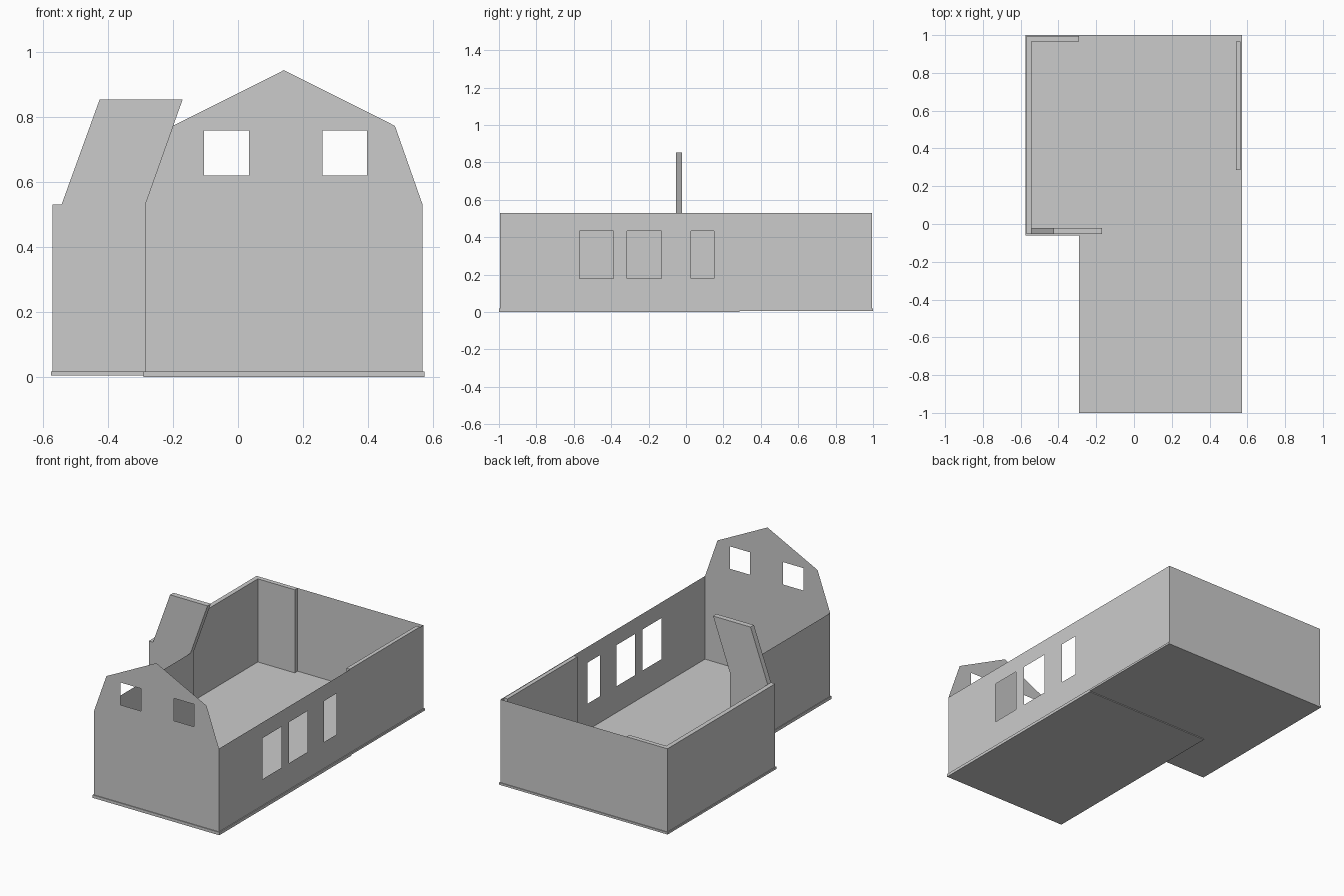
import bpy, bmesh
from mathutils import Vector

if "Cube" in bpy.data.objects:
    bpy.data.objects.remove(bpy.data.objects["Cube"])

H = 0.53          # eaves height
T = 0.028         # thickness of the heavy walls


def finish(name, bm):
    me = bpy.data.meshes.new(name)
    bm.to_mesh(me)
    bm.free()
    ob = bpy.data.objects.new(name, me)
    bpy.context.collection.objects.link(ob)
    return ob


def box(name, x0, x1, y0, y1, z0, z1):
    bm = bmesh.new()
    bmesh.ops.create_cube(bm, size=1)
    for v in bm.verts:
        v.co = Vector((x1 if v.co.x > 0 else x0,
                       y1 if v.co.y > 0 else y0,
                       z1 if v.co.z > 0 else z0))
    return finish(name, bm)


def rect(a0, a1, b0, b1):
    return [(a0, b0), (a1, b0), (a1, b1), (a0, b1)]


def sheet(name, place, outline, holes=()):
    """Flat wall with window openings; place maps 2D to 3D."""
    bm = bmesh.new()
    edges = []
    for loop in [outline, *holes]:
        vs = [bm.verts.new(place(a, b)) for a, b in loop]
        edges += [bm.edges.new((vs[i - 1], vs[i])) for i in range(len(vs))]
    bmesh.ops.triangle_fill(bm, use_beauty=True, use_dissolve=False, edges=edges)
    bmesh.ops.recalc_face_normals(bm, faces=bm.faces)
    return finish(name, bm)


def at_y(y):
    return lambda a, b: (a, y, b)


def at_x(x):
    return lambda a, b: (x, a, b)


# Floor slabs with a small lip outside the walls
box("floor_front", -0.29, 0.573, -1.0, -0.057, 0, 0.018)
box("floor_middle", -0.29, 0.573, -0.057, 0.285, 0, 0.018)
box("floor_back", -0.29, 0.573, 0.285, 1.0, 0.005, 0.018)
box("floor_left", -0.575, -0.29, -0.06, 1.0, 0.005, 0.018)

# Front gable wall with two windows
gable = [(-0.286, 0.01), (0.567, 0.01), (0.567, H), (0.482, 0.772),
         (0.141, 0.943), (-0.2, 0.772), (-0.286, H)]
sheet("front_gable_wall", at_y(-0.995), gable,
      [rect(-0.104, 0.034, 0.62, 0.758), rect(0.259, 0.397, 0.62, 0.758)])

# Right wall with three windows
sheet("right_wall", at_x(0.567), rect(-0.995, 0.995, 0.01, H),
      [rect(a, b, 0.18, 0.433) for a, b in
       ((-0.57, -0.388), (-0.315, -0.132), (0.027, 0.15))])

# Thin walls
sheet("front_left_wall", at_x(-0.286), rect(-0.995, -0.05, 0.01, H))
sheet("back_wall", at_y(0.995), rect(-0.29, 0.567, 0.01, H))

# Heavy walls
box("right_wall_lining", 0.539, 0.563, 0.285, 0.967, 0.008, H)
box("back_left_wall", -0.57, -0.29, 0.995 - T, 0.995, 0.01, H)
box("left_wall", -0.57, -0.57 + T, -0.054, 0.995, 0.01, H)

# Cross wall with the slanted upper part
profile = [(-0.57, 0.01), (-0.286, 0.01), (-0.286, H), (-0.17, 0.853),
           (-0.425, 0.853), (-0.542, H), (-0.57, H)]
bm = bmesh.new()
face = bm.faces.new([bm.verts.new((x, -0.054, z)) for x, z in profile])
ext = bmesh.ops.extrude_face_region(bm, geom=[face], use_keep_orig=True)
for v in ext["geom"]:
    if isinstance(v, bmesh.types.BMVert):
        v.co.y += 0.033
bmesh.ops.recalc_face_normals(bm, faces=bm.faces)
finish("cross_wall", bm)
